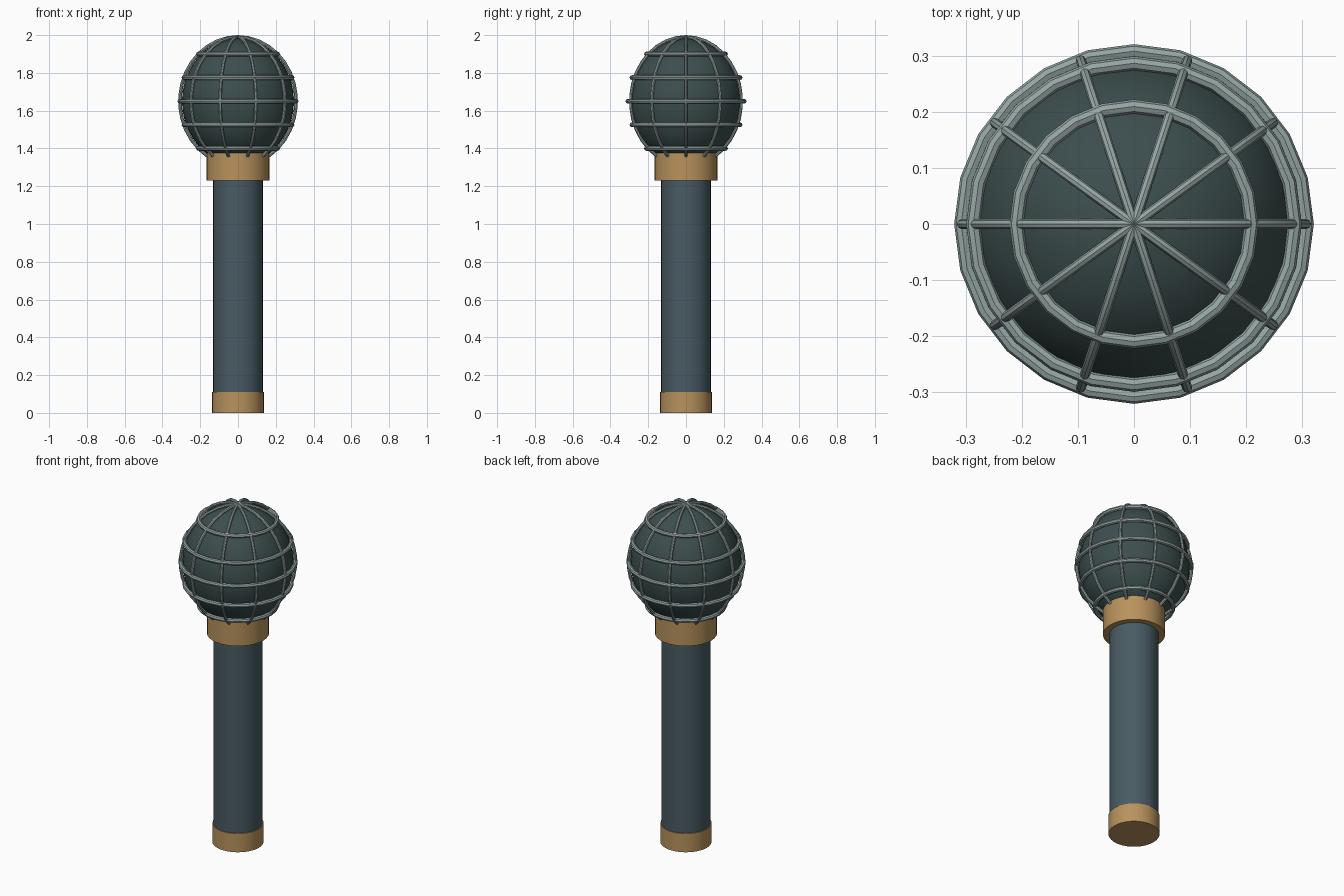
import bpy
from math import sin, cos, pi, radians, sqrt

if "Cube" in bpy.data.objects:
    bpy.data.objects.remove(bpy.data.objects["Cube"])

CZ, A, C = 1.65, 0.308, 0.341   # cage centre height, horizontal and vertical radii


def material(name, rgb):
    m = bpy.data.materials.new(name)
    m.diffuse_color = (*rgb, 1)
    m.use_nodes = True
    m.node_tree.nodes["Principled BSDF"].inputs["Base Color"].default_value = m.diffuse_color
    return m


BODY = material("slate", (0.065, 0.105, 0.125))
CORE = material("dark_green_grey", (0.045, 0.075, 0.075))
WIRE = material("pale_grey", (0.30, 0.38, 0.37))
BRASS = material("brass", (0.48, 0.29, 0.11))


def finish(name, mat):
    ob = bpy.context.object
    ob.name = name
    ob.data.materials.append(mat)
    bpy.ops.object.shade_smooth_by_angle(angle=radians(35))
    return ob


def cylinder(name, r, z0, z1, mat):
    bpy.ops.mesh.primitive_cylinder_add(vertices=32, radius=r, depth=z1 - z0,
                                        location=(0, 0, (z0 + z1) / 2))
    return finish(name, mat)


# Handle, end cap and collar
cylinder("handle", 0.132, 0.05, 1.26, BODY)
cylinder("end_cap", 0.137, 0, 0.11, BRASS)
cylinder("collar", 0.166, 1.23, 1.38, BRASS)

# Slightly tall inner ball
bpy.ops.mesh.primitive_uv_sphere_add(segments=32, ring_count=20, radius=1, location=(0, 0, CZ))
bpy.context.object.scale = (0.297, 0.297, 0.332)
bpy.ops.object.transform_apply(location=False, rotation=False, scale=True)
finish("head_core", CORE)

# Horizontal cage rings
for i in range(-2, 3):
    dz = i * 0.125
    bpy.ops.mesh.primitive_torus_add(major_segments=24, minor_segments=8,
                                     major_radius=A * sqrt(1 - (dz / C) ** 2),
                                     minor_radius=0.0125, location=(0, 0, CZ + dz))
    finish(f"cage_ring_{i + 3}", WIRE)

# Vertical cage wires, from the crown down to the collar
cu = bpy.data.curves.new("cage_wires", "CURVE")
cu.dimensions = "3D"
cu.bevel_depth = 0.009
cu.bevel_resolution = 2
cu.use_fill_caps = True
N = 14
for k in range(10):
    a = k * 2 * pi / 10
    sp = cu.splines.new("POLY")
    sp.points.add(N)
    for j, p in enumerate(sp.points):
        t = radians(148) * j / N
        p.co = (A * sin(t) * cos(a), A * sin(t) * sin(a), CZ + C * cos(t), 1)
wires = bpy.data.objects.new("cage_wires", cu)
bpy.context.collection.objects.link(wires)
bpy.ops.object.select_all(action="DESELECT")
wires.select_set(True)
bpy.context.view_layer.objects.active = wires
bpy.ops.object.convert(target="MESH")
finish("cage_wires", WIRE)
